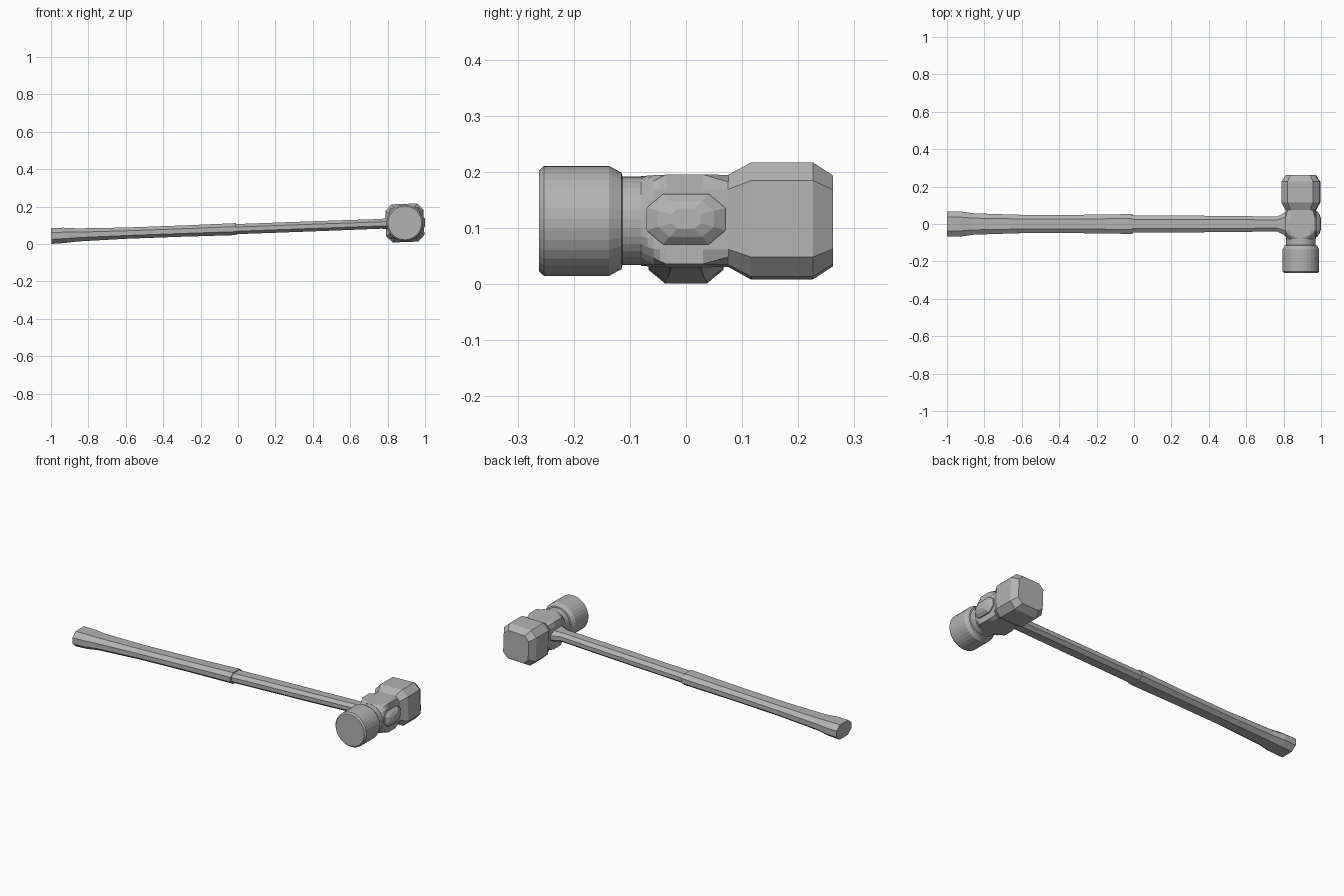
import bpy, bmesh, math
from mathutils import Matrix, Vector

cube = bpy.data.objects.get("Cube")
if cube:
    bpy.data.objects.remove(cube, do_unlink=True)

grey = bpy.data.materials.new("mid grey")
grey.use_nodes = True
colour = (0.45, 0.45, 0.45, 1)
grey.diffuse_color = colour
grey.node_tree.nodes["Principled BSDF"].inputs["Base Color"].default_value = colour

# Everything is built around the head centre, then tilted to rest on the butt
TILT = Matrix.Translation((0.892, 0, 0.1125)) @ Matrix.Rotation(-math.atan(0.0365), 4, 'Y')
SIDES = 32


def loft(name, rings):
    """Skin a list of equal point rings and cap both ends."""
    bm = bmesh.new()
    loops = [[bm.verts.new(p) for p in ring] for ring in rings]
    n = len(loops[0])
    for a, b in zip(loops, loops[1:]):
        for i in range(n):
            j = (i + 1) % n
            bm.faces.new((a[i], a[j], b[j], b[i]))
    bm.faces.new(loops[0])
    bm.faces.new(loops[-1])
    bmesh.ops.recalc_face_normals(bm, faces=bm.faces)
    bm.transform(TILT)
    mesh = bpy.data.meshes.new(name)
    bm.to_mesh(mesh)
    bm.free()
    mesh.materials.append(grey)
    obj = bpy.data.objects.new(name, mesh)
    bpy.context.collection.objects.link(obj)
    return obj


def head_ring(y, radius, half=None, chamfer=False):
    """Circle, square-clipped circle, or chamfered square across the head."""
    ring = []
    for k in range(SIDES):
        t = 2 * math.pi * k / SIDES
        c, s = abs(math.cos(t)), abs(math.sin(t))
        r = radius
        if half:
            r = min(r, half / max(c, s))
        if chamfer:
            # corner cut starts on the spoke next to the diagonal
            cut = half * (1 + math.tan(math.radians(33.75)))
            r = min(r, cut / (c + s))
        ring.append(Vector((r * math.cos(t), y, r * math.sin(t))))
    return ring


def handle_ring(x, half_y, half_z, ky=0.55, kz=0.42):
    """Flattened octagon across the handle, x in world units."""
    quarter = [(1, kz), (ky, 1), (-ky, 1), (-1, kz)]
    pts = quarter + [(-a, -b) for a, b in quarter]
    return [Vector((x - 0.892, a * half_y, b * half_z)) for a, b in pts]


# Round striking face with bevelled rims and a neck
loft("round_face", [head_ring(y, r) for y, r in (
    (-0.262, 0.090), (-0.253, 0.098), (-0.137, 0.098),
    (-0.115, 0.086), (-0.113, 0.079), (-0.080, 0.079))])

# Square eye block, blended to the round neck and chamfered towards the back
blend = [head_ring(-0.08 + 0.045 * i / 4, 0.08 + 0.034 * i / 4, 0.08) for i in range(5)]
loft("eye_block", blend + [head_ring(0.03, 1, 0.08), head_ring(0.076, 1, 0.08, True)])

# Octagonal striking face
loft("octagonal_face", [head_ring(y, 1, h, True) for y, h in (
    (0.075, 0.080), (0.116, 0.102), (0.226, 0.102), (0.262, 0.079))])

# Domed handle end showing through the eye
loft("handle_tip", [handle_ring(x, a, b, 0.58, 0.45) for x, a, b in (
    (0.96, 0.070, 0.045), (0.978, 0.070, 0.045), (0.992, 0.050, 0.032), (1.0, 0.026, 0.018))])

# Front shaft, flared where it enters the head
loft("shaft", [handle_ring(*v) for v in (
    (-0.02, 0.046, 0.027), (0.40, 0.044, 0.027), (0.765, 0.040, 0.026),
    (0.815, 0.066, 0.031), (0.85, 0.070, 0.033))])

# Grip, slightly thicker than the shaft, with a swollen butt
loft("grip", [handle_ring(*v) for v in (
    (-1.0, 0.067, 0.043), (-0.93, 0.067, 0.041), (-0.86, 0.057, 0.035),
    (-0.60, 0.049, 0.030), (-0.30, 0.049, 0.030), (-0.01, 0.053, 0.032))])
